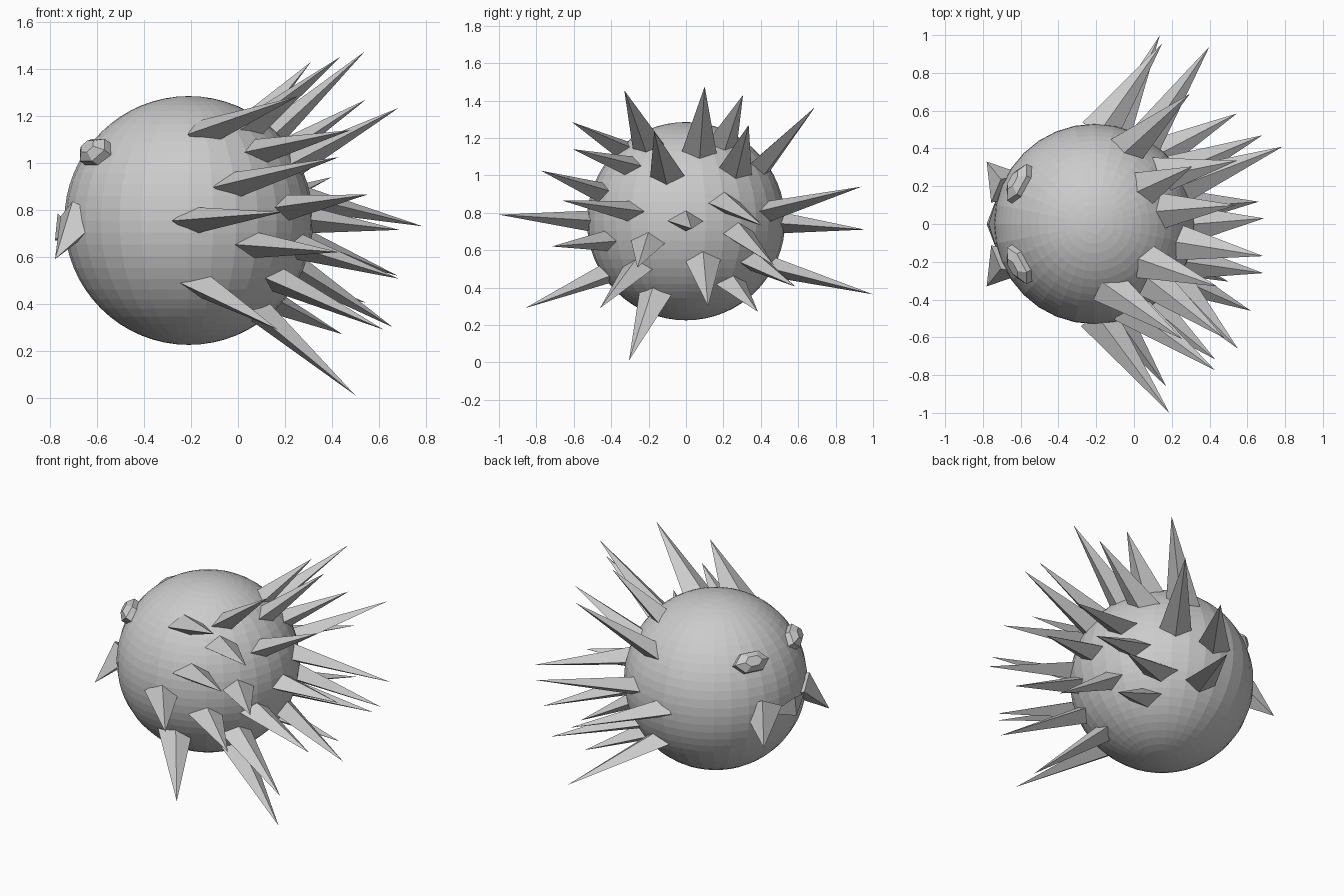
import bpy, bmesh, math
from mathutils import Vector

if "Cube" in bpy.data.objects:
    bpy.data.objects.remove(bpy.data.objects["Cube"])

C = Vector((-0.21, 0, 0.755))
R = 0.53


def surface(y, z, side=1):
    """Point on the body at the given y, z (side +1 = +x half, -1 = -x half)."""
    d = R * R - y * y - (z - C.z) ** 2
    return Vector((C.x + side * math.sqrt(max(d, 0)), y, z))


def frame(axis):
    w = Vector((0, 0, 1)).cross(axis).normalized()
    return w, axis.cross(w).normalized()


def make(name, bm):
    bmesh.ops.recalc_face_normals(bm, faces=bm.faces)
    me = bpy.data.meshes.new(name)
    bm.to_mesh(me)
    bm.free()
    ob = bpy.data.objects.new(name, me)
    bpy.context.collection.objects.link(ob)
    return ob


def pyramid(name, base, tip, wide=0.092, high=0.054, sink=0.06):
    """Four-sided spike with a flattened diamond base sunk into the body."""
    tip = Vector(tip)
    axis = (tip - base).normalized()
    k = 1 + sink / (tip - base).length
    base = base - axis * sink
    w, h = frame(axis)
    bm = bmesh.new()
    ring = [bm.verts.new(base + k * v)
            for v in (w * wide, h * high, -w * wide, -h * high)]
    top = bm.verts.new(tip)
    bm.faces.new(ring)
    for i in range(4):
        bm.faces.new((ring[i], ring[(i + 1) % 4], top))
    return make(name, bm)


# round body
bm = bmesh.new()
bmesh.ops.create_uvsphere(bm, u_segments=32, v_segments=32, radius=R)
bmesh.ops.translate(bm, verts=bm.verts, vec=C)
make("body", bm)

# body spikes: base y, base z, tip x, tip y, tip z
spikes = [
    (-.20, 1.16, .44, -.33, 1.455), (.07, 1.13, .54, .10, 1.475),
    (.19, 1.17, .31, .305, 1.43), (.40, 1.05, .296, .69, 1.365),
    (-.35, 1.14, .257, -.61, 1.285), (-.10, 1.00, .685, -.17, 1.235),
    (.26, 1.03, .545, .335, 1.27), (-.31, 1.05, .48, -.605, 1.14),
    (-.46, .91, .43, -.775, 1.025), (.45, .81, .40, .94, .94),
    (-.528, .757, .187, -1.0, .79), (.527, .745, .15, .957, .71),
    (-.43, .65, .43, -.717, .62), (-.44, .47, .17, -.86, .29),
    (-.26, .50, .62, -.46, .29), (-.165, .36, .50, -.305, .01),
    (.09, .54, .66, .118, .30), (.24, .42, .445, .385, .27),
    (.46, .51, .137, 1.0, .364), (.36, .54, .545, .585, .405),
    (.28, .69, .68, .47, .52), (-.20, .64, .685, -.26, .507),
    (-.31, .81, .55, -.66, .865), (0, .755, .688, .03, .715),
    (.21, .85, .788, .41, .73),
]
for i, (by, bz, tx, ty, tz) in enumerate(spikes):
    pyramid(f"spike_{i + 1}", surface(by, bz), (tx, ty, tz))

# snout and the two side fins on the -x face
pyramid("snout", surface(0, .71, -1), (-.78, 0, .67), .11, .05, .03)
for s, label in ((1, "back"), (-1, "front")):
    pyramid(f"fin_{label}", surface(s * .22, .73, -1),
            (-.78, s * .33, .59), .09, .07, .06)

    # low six-sided eye lump
    n = Vector((-.39, s * .21, .285)).normalized()
    w, h = frame(n)
    bm = bmesh.new()
    rings = []
    for d, k in ((R - .06, 1.0), (R + .025, 1.0), (R + .055, .5)):
        rings.append([bm.verts.new(C + n * d + k * (
            w * .11 * math.cos(a * math.pi / 3) + h * .065 * math.sin(a * math.pi / 3)))
            for a in range(6)])
    bm.faces.new(rings[0])
    bm.faces.new(rings[2])
    for lo, hi in zip(rings, rings[1:]):
        for i in range(6):
            j = (i + 1) % 6
            bm.faces.new((lo[i], lo[j], hi[j], hi[i]))
    make(f"eye_{label}", bm)
